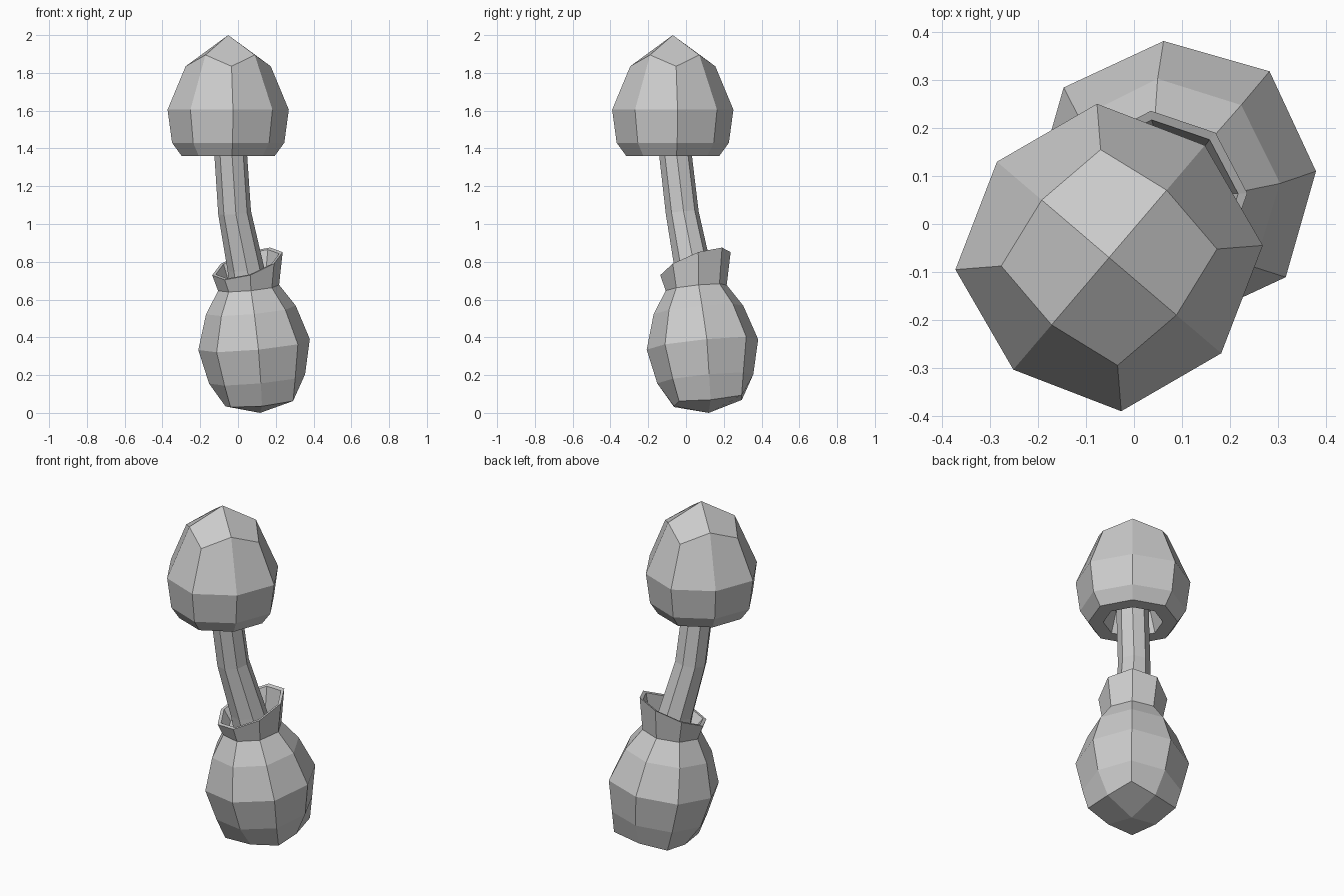
import bpy, bmesh
from math import cos, sin, radians

if "Cube" in bpy.data.objects:
    bpy.data.objects.remove(bpy.data.objects["Cube"])

PHASE = 4.5  # turn of the eight-sided rings, degrees


def loft(name, rings, start=None, end=None):
    """Skin 8-sided rings (centre, even r, odd r, odd dz, slope).
    start/end = (pole, parity of the spokes), or None for a flat octagon."""
    bm = bmesh.new()
    loops = []
    for (cx, cy, cz), r0, r1, dz, (sx, sy) in rings:
        loop = []
        for i in range(8):
            a = radians(PHASE + 45 * i)
            r = r1 if i % 2 else r0
            x, y = r * cos(a), r * sin(a)
            z = cz + sx * x + sy * y + (dz if i % 2 else 0)
            loop.append(bm.verts.new((cx + x, cy + y, z)))
        loops.append(loop)
    for a, b in zip(loops, loops[1:]):
        for i in range(8):
            j = (i + 1) % 8
            bm.faces.new((a[i], a[j], b[j], b[i]))
    # four quads around a pole, like a subdivided box
    for loop, pole in ((loops[0], start), (loops[-1], end)):
        if pole is None:
            bm.faces.new(loop)
            continue
        p = bm.verts.new(pole[0])
        for i in range(pole[1], 8, 2):
            bm.faces.new((p, loop[i], loop[(i + 1) % 8], loop[(i + 2) % 8]))
    bmesh.ops.recalc_face_normals(bm, faces=bm.faces)
    me = bpy.data.meshes.new(name)
    bm.to_mesh(me)
    bm.free()
    ob = bpy.data.objects.new(name, me)
    bpy.context.collection.objects.link(ob)
    return ob


FLAT = (0, 0)
LEAN = (0.09, 0.10)
MOUTH = (0.30, 0.35)

# Cap with a hollow underside
c = (-0.052, -0.07)
loft("cap", [
    ((*c, 1.48), 0.13, 0.13, 0, FLAT),
    ((*c, 1.36), 0.165, 0.16, 0, FLAT),
    ((*c, 1.36), 0.247, 0.24, 0, FLAT),
    ((*c, 1.43), 0.298, 0.285, 0, FLAT),
    ((*c, 1.605), 0.322, 0.308, 0, FLAT),
    ((*c, 1.835), 0.226, 0.185, 0.06, FLAT),
], end=((*c, 2.0), 1))

# Curved stem
loft("stem", [
    ((0.062, 0.06, 0.64), 0.105, 0.105, 0, LEAN),
    ((0.042, 0.038, 0.76), 0.097, 0.097, 0, LEAN),
    ((-0.018, -0.02, 1.06), 0.087, 0.087, 0, LEAN),
    ((-0.038, -0.055, 1.36), 0.087, 0.087, 0, FLAT),
    ((-0.045, -0.063, 1.5), 0.087, 0.087, 0, FLAT),
])

# Leaning bulb with its open, slanted collar
loft("bulb_and_collar", [
    ((0.113, 0.116, 0.052), 0.18, 0.235, 0.01, LEAN),
    ((0.101, 0.102, 0.18), 0.255, 0.265, 0, LEAN),
    ((0.085, 0.087, 0.362), 0.296, 0.305, 0, LEAN),
    ((0.068, 0.066, 0.545), 0.238, 0.24, 0, LEAN),
    ((0.056, 0.054, 0.662), 0.162, 0.162, 0, LEAN),
    ((0.050, 0.050, 0.79), 0.187, 0.185, 0, MOUTH),
    ((0.050, 0.050, 0.788), 0.168, 0.166, 0, MOUTH),
    ((0.056, 0.054, 0.685), 0.135, 0.135, 0, LEAN),
], start=((0.117, 0.12, 0.0), 0))
